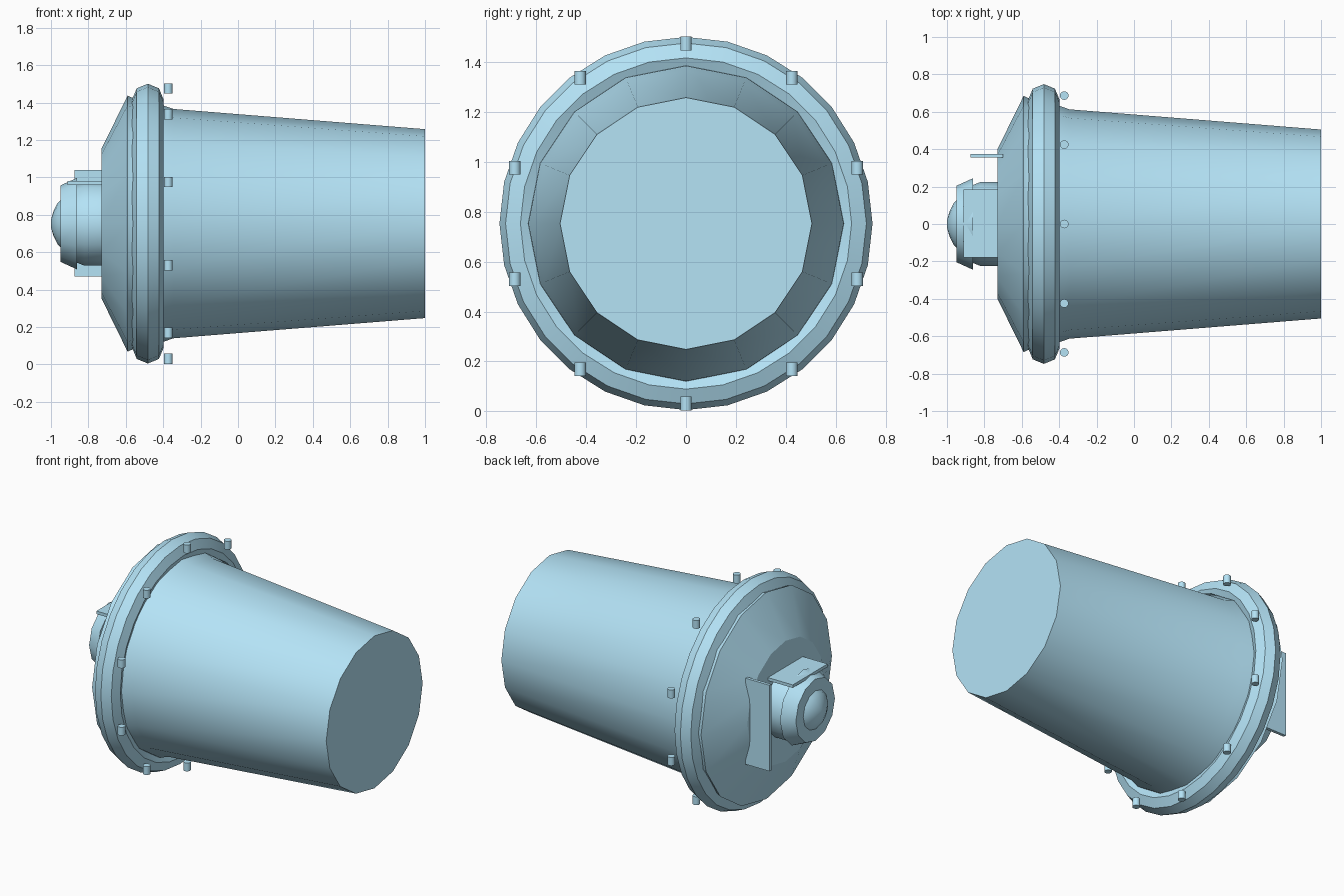
import bpy, bmesh
from math import sin, cos, pi, radians

if "Cube" in bpy.data.objects:
    bpy.data.objects.remove(bpy.data.objects["Cube"])

CZ = 0.753  # height of the horizontal main axis

blue = bpy.data.materials.new("blue_paint")
blue.diffuse_color = (0.458, 0.769, 0.926, 1)
blue.use_nodes = True
blue.node_tree.nodes["Principled BSDF"].inputs["Base Color"].default_value = blue.diffuse_color


def finish(name, bm, angle=30):
    bmesh.ops.recalc_face_normals(bm, faces=bm.faces)
    me = bpy.data.meshes.new(name)
    bm.to_mesh(me)
    bm.free()
    me.materials.append(blue)
    ob = bpy.data.objects.new(name, me)
    bpy.context.collection.objects.link(ob)
    if angle:
        bpy.ops.object.select_all(action='DESELECT')
        ob.select_set(True)
        bpy.context.view_layer.objects.active = ob
        bpy.ops.object.shade_smooth_by_angle(angle=radians(angle))
    return ob


def lathe(name, profile, sides, closed=False, angle=30):
    """Revolve (x, radius) points around the main axis."""
    bm = bmesh.new()
    rings = [[bm.verts.new((x, r * sin(2 * pi * i / sides), CZ + r * cos(2 * pi * i / sides)))
              for i in range(sides)] for x, r in profile]
    pairs = list(zip(rings, rings[1:]))
    if closed:
        pairs.append((rings[-1], rings[0]))
    else:
        bm.faces.new(rings[0])
        bm.faces.new(rings[-1])
    for a, b in pairs:
        for i in range(sides):
            j = (i + 1) % sides
            bm.faces.new((a[i], a[j], b[j], b[i]))
    return finish(name, bm, angle)


def plate(name, lo, hi):
    bm = bmesh.new()
    bmesh.ops.create_cube(bm, size=1)
    for v in bm.verts:
        v.co = [(a + b) / 2 + c * (b - a) for a, b, c in zip(lo, hi, v.co)]
    return finish(name, bm, 0)


# Tapered drum
lathe("drum", [(-0.46, 0.637), (-0.40, 0.632), (-0.345, 0.613), (1.0, 0.505)], 16)

# Faceted rim ring
lathe("rim_ring", [(-0.482 + 0.084 * cos(k * pi / 4), 0.664 + 0.084 * sin(k * pi / 4))
                   for k in range(8)], 28, closed=True)

# Conical end cover
lathe("end_cover", [(-0.73, 0.40), (-0.59, 0.685), (-0.57, 0.675), (-0.50, 0.66)], 16, angle=24)

# Hub: neck, flared collar, domed cap
lathe("hub_neck", [(-0.87, 0.205), (-0.82, 0.225), (-0.72, 0.225)], 12, angle=35)
lathe("hub_collar", [(-0.948, 0.205), (-0.86, 0.245)], 12, angle=35)
lathe("hub_cap", [(-1.0, 0.02), (-0.987, 0.065), (-0.965, 0.11), (-0.94, 0.135)], 12, angle=35)

# Flat plates above and beside the hub
plate("top_plate", (-0.912, -0.18, 0.96), (-0.728, 0.185, 0.98))
plate("side_plate", (-0.875, 0.355, 0.47), (-0.70, 0.375, 1.04))

# Upright bolts around the rim
for i in range(10):
    a = 2 * pi * i / 10
    bm = bmesh.new()
    bmesh.ops.create_cone(bm, cap_ends=True, segments=16, radius1=0.023,
                          radius2=0.023, depth=0.055)
    bmesh.ops.translate(bm, verts=bm.verts,
                        vec=(-0.373, 0.722 * sin(a), CZ + 0.722 * cos(a)))
    finish(f"rim_bolt_{i + 1}", bm)
